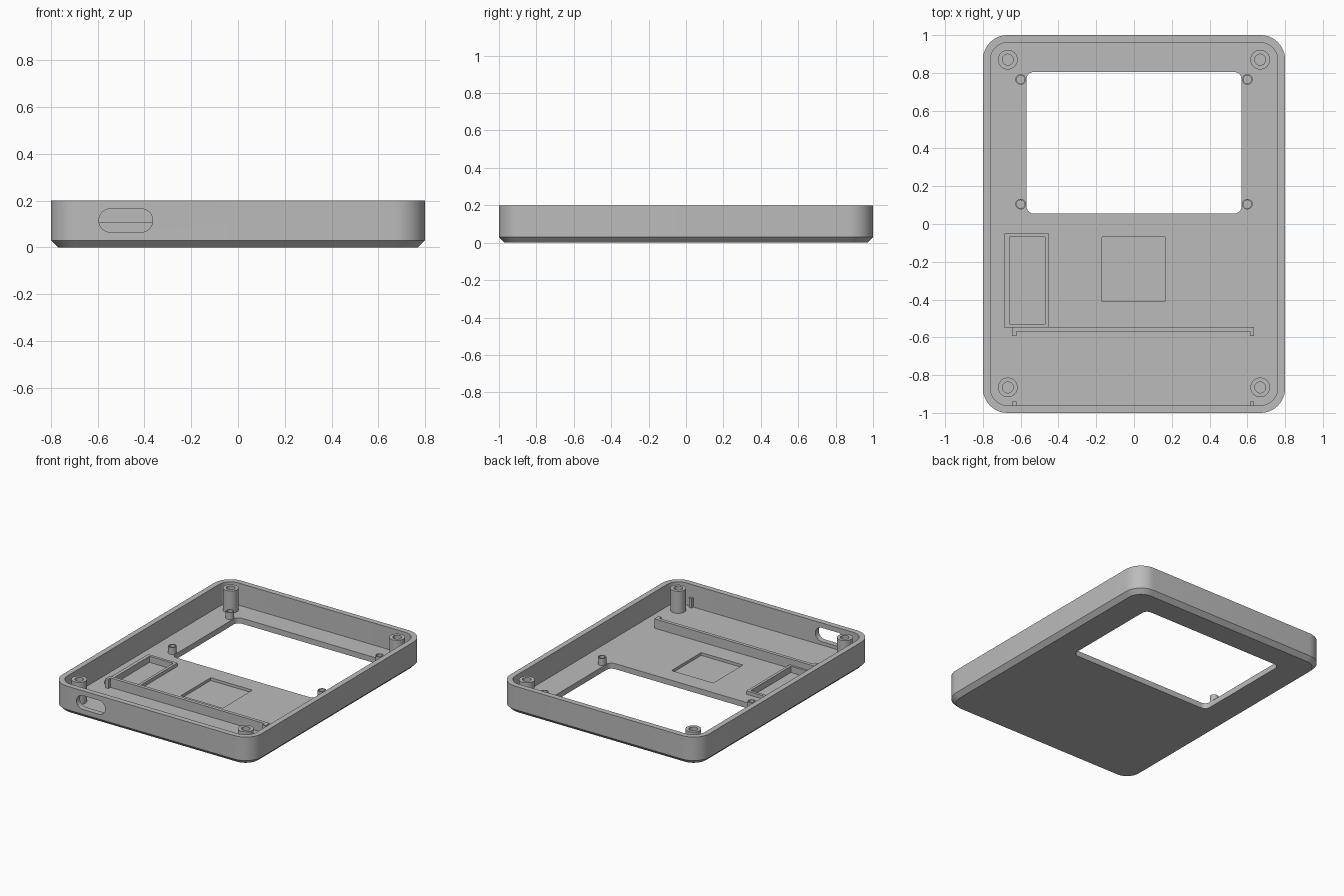
import bpy, bmesh, math
from mathutils import Matrix

cube = bpy.data.objects.get("Cube")
if cube:
    bpy.data.objects.remove(cube, do_unlink=True)

grey = bpy.data.materials.new("plain grey")
grey.use_nodes = True
colour = (0.5, 0.5, 0.5, 1)
grey.diffuse_color = colour
grey.node_tree.nodes["Principled BSDF"].inputs["Base Color"].default_value = colour

FLOOR, TOP, RAIL_TOP = 0.04, 0.2, 0.108


def finish(name, bm):
    bmesh.ops.recalc_face_normals(bm, faces=bm.faces[:])
    mesh = bpy.data.meshes.new(name)
    bm.to_mesh(mesh)
    bm.free()
    mesh.materials.append(grey)
    ob = bpy.data.objects.new(name, mesh)
    bpy.context.collection.objects.link(ob)
    return ob


def smooth(ob):
    bpy.ops.object.select_all(action="DESELECT")
    ob.select_set(True)
    bpy.context.view_layer.objects.active = ob
    bpy.ops.object.shade_smooth_by_angle(angle=math.radians(30))


def rounded_rect(w, h, r, steps=12):
    """Outline of a rounded rectangle centred on the origin."""
    pts = []
    for q, (sx, sy) in enumerate([(1, 1), (-1, 1), (-1, -1), (1, -1)]):
        for i in range(steps + 1):
            a = math.pi / 2 * (q + i / steps)
            pts.append((sx * (w / 2 - r) + r * math.cos(a),
                        sy * (h / 2 - r) + r * math.sin(a)))
    return pts


def loft(name, loops):
    """Skin a stack of (outline, height) loops and cap both ends."""
    bm = bmesh.new()
    rings = [[bm.verts.new((x, y, z)) for x, y in pts] for pts, z in loops]
    n = len(rings[0])
    for a, b in zip(rings, rings[1:]):
        for i in range(n):
            j = (i + 1) % n
            bm.faces.new((a[i], a[j], b[j], b[i]))
    bm.faces.new(rings[0])
    bm.faces.new(rings[-1])
    return finish(name, bm)


def box(name, x0, x1, y0, y1, z0, z1):
    bm = bmesh.new()
    m = Matrix.Translation(((x0 + x1) / 2, (y0 + y1) / 2, (z0 + z1) / 2))
    bmesh.ops.create_cube(bm, size=1, matrix=m @ Matrix.Diagonal((x1 - x0, y1 - y0, z1 - z0, 1)))
    return finish(name, bm)


def cut(target, cutter):
    """Subtract the cutter for good, then drop it."""
    mod = target.modifiers.new("cut", "BOOLEAN")
    mod.operation, mod.solver, mod.object = "DIFFERENCE", "EXACT", cutter
    cutter.hide_render = True
    bpy.context.view_layer.update()
    deps = bpy.context.evaluated_depsgraph_get()
    mesh = bpy.data.meshes.new_from_object(target.evaluated_get(deps))
    target.modifiers.clear()
    target.data = mesh
    bpy.data.objects.remove(cutter, do_unlink=True)


def hollow_post(name, x, y, radius, bore, top, bore_floor):
    def circle(r):
        return [(x + r * math.cos(math.tau * i / 32), y + r * math.sin(math.tau * i / 32))
                for i in range(32)]
    smooth(loft(name, [(circle(radius), FLOOR - 0.01), (circle(radius), top),
                       (circle(bore), top), (circle(bore), bore_floor)]))


# Open tray with chamfered bottom edge
def outline(inset):
    return rounded_rect(1.6 - 2 * inset, 2 - 2 * inset, 0.13 - inset)


tray = loft("tray", [(outline(0.03), 0), (outline(0), 0.03), (outline(0), TOP),
                     (outline(0.04), TOP), (outline(0.04), FLOOR)])

# Screen window through the floor
window = rounded_rect(1.14, 0.75, 0.04)
window = [(x, y + 0.43) for x, y in window]
cut(tray, loft("window_cutter", [(window, -0.1), (window, 0.1)]))

# Rounded port slot through the front wall
slot = loft("slot_cutter", [(rounded_rect(0.23, 0.1, 0.0495), -0.1),
                            (rounded_rect(0.23, 0.1, 0.0495), 0.1)])
slot.data.transform(Matrix.Translation((-0.48, -1, 0.115)) @ Matrix.Rotation(math.pi / 2, 4, "X"))
cut(tray, slot)

# Shallow floor recesses
cut(tray, box("square_cutter", -0.17, 0.165, -0.41, -0.07, 0.02, 0.1))
cut(tray, box("pocket_cutter", -0.66, -0.47, -0.53, -0.07, 0.02, 0.1))
smooth(tray)

# Raised rim around the long pocket
rim = box("pocket_rim", -0.685, -0.45, -0.55, -0.05, FLOOR - 0.01, 0.065)
cut(rim, box("rim_cutter", -0.66, -0.47, -0.53, -0.07, 0, 0.1))

# Cross rail with end tabs, and matching ribs on the front wall
box("cross_rail", -0.645, 0.635, -0.57, -0.545, FLOOR - 0.01, RAIL_TOP)
for side, x in (("right", -0.645), ("left", 0.613)):
    box(side + "_rail_tab", x, x + 0.022, -0.594, -0.569, FLOOR - 0.01, RAIL_TOP)
    box(side + "_wall_rib", x, x + 0.022, -0.965, -0.94, FLOOR - 0.01, RAIL_TOP)

# Corner screw posts and small screen pegs
for side, s in (("right", -1), ("left", 1)):
    for end, y in (("front", -0.865), ("back", 0.87)):
        hollow_post(f"{end}_{side}_screw_post", s * 0.668, y, 0.052, 0.029, TOP, 0.06)
    for end, y in (("front", 0.105), ("back", 0.765)):
        hollow_post(f"{end}_{side}_screen_peg", s * 0.6, y, 0.028, 0.021, 0.09, 0.05)
